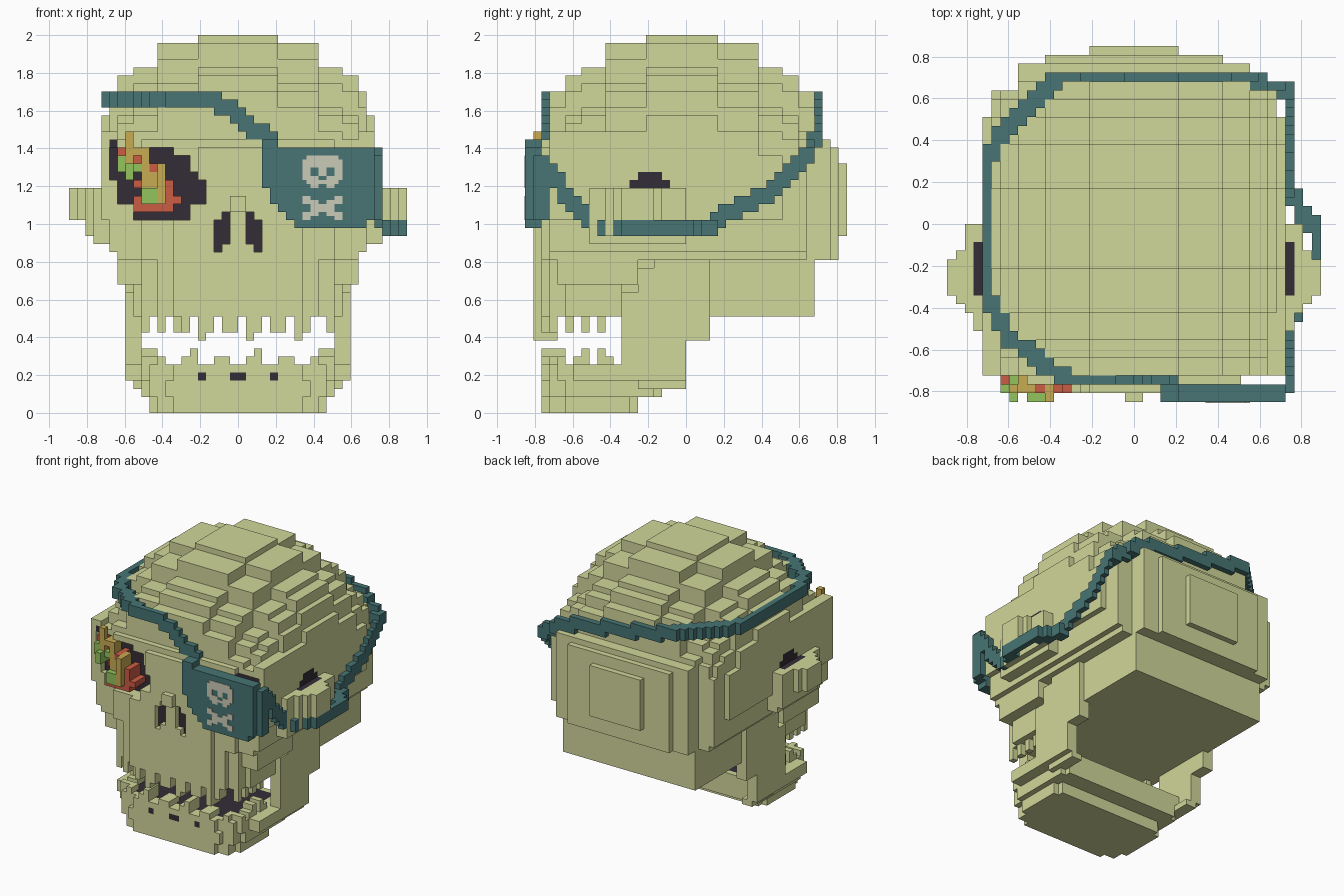
import bpy, bmesh
from mathutils import Vector

if "Cube" in bpy.data.objects:
    bpy.data.objects.remove(bpy.data.objects["Cube"])

U = 2 / 47  # edge of one block


def material(name, r, g, b):
    m = bpy.data.materials.new(name)
    m.use_nodes = True
    m.diffuse_color = (r, g, b, 1)
    m.node_tree.nodes["Principled BSDF"].inputs["Base Color"].default_value = (r, g, b, 1)
    return m


MATS = [material("bone", .64, .68, .325), material("dark hollow", .034, .026, .038),
        material("teal cloth", .063, .178, .175), material("emblem grey", .6, .6, .48),
        material("red", .6, .11, .06), material("gold", .57, .41, .085),
        material("green", .29, .55, .11)]
BONE, DARK, TEAL, GREY, RED, GOLD, GREEN = range(7)


class Blocks:
    """A set of unit blocks that is turned into one clean mesh."""

    def __init__(self, name):
        self.name, self.cells = name, {}

    def span(self, x, y, z):
        return [(i, j, k) for i in range(*x) for j in range(*y) for k in range(*z)]

    def add(self, x, y, z, mat=BONE):
        for c in self.span(x, y, z):
            self.cells[c] = mat

    def wide(self, half, y, z, mat=BONE):
        self.add((-half, half), y, z, mat)

    def pair(self, x, y, z, mat=BONE):
        self.add(x, y, z, mat)
        self.add((-x[1], -x[0]), y, z, mat)

    def carve(self, x, y, z):
        for i, j, k in self.span(x, y, z):
            self.cells.pop((i, j, k), None)
            self.cells.pop((-1 - i, j, k), None)

    def build(self, size=U, origin=(0, 0, 0), depth=1):
        bm = bmesh.new()
        verts = {}
        for cell, mat in self.cells.items():
            for axis in range(3):
                for side in (0, 1):
                    near = list(cell)
                    near[axis] += 2 * side - 1
                    if tuple(near) in self.cells:
                        continue
                    a, b = (axis + 1) % 3, (axis + 2) % 3
                    ring = []
                    for da, db in ((0, 0), (1, 0), (1, 1), (0, 1)):
                        p = list(cell)
                        p[axis] += side
                        p[a] += da
                        p[b] += db
                        p = tuple(p)
                        if p not in verts:
                            q = Vector((p[0], p[1] * depth, p[2])) * size
                            verts[p] = bm.verts.new(q + Vector(origin))
                        ring.append(verts[p])
                    face = bm.faces.new(ring if side else ring[::-1])
                    face.material_index = mat
        bmesh.ops.dissolve_limit(bm, angle_limit=0.01, verts=bm.verts[:],
                                 edges=bm.edges[:], delimit={'MATERIAL'})
        mesh = bpy.data.meshes.new(self.name)
        bm.to_mesh(mesh)
        bm.free()
        for m in MATS:
            mesh.materials.append(m)
        ob = bpy.data.objects.new(self.name, mesh)
        bpy.context.collection.objects.link(ob)


# Cranium: stepped dome, each half width lowers the top by its own drop
skull = Blocks("skull")
drop_x = {5: 0, 10: 1, 13: 4, 15: 5, 16: 7, 17: 10}
drop_y = {5: 0, 10: 1, 13: 4, 15: 5, 17: 7}
for hx, dx in drop_x.items():
    base = {17: 24, 16: 20}.get(hx, 19)
    for hy, dy in drop_y.items():
        corner = 1 if dx and dy else 0
        skull.wide(hx, (-hy, hy - 1), (base, 47 - dx - dy - corner))
skull.carve((16, 17), (12, 20), (0, 47))
skull.carve((13, 17), (15, 20), (0, 47))

# Back of the head and its raised panels
skull.wide(13, (0, 18), (19, 34))
skull.wide(10, (0, 19), (19, 33))
skull.wide(5, (0, 20), (22, 31))
skull.wide(13, (3, 16), (12, 19))

# Face, outer orbit rims, cheeks and upper jaw
skull.wide(12, (-18, -10), (19, 34))
skull.pair((15, 17), (-17, -10), (24, 34))
skull.wide(15, (-16, -6), (16, 21))
for half, front in ((8, -19), (10, -18), (12, -17), (13, -15)):
    skull.wide(half, (front, -8), (12, 19))
skull.wide(12, (-10, 3), (12, 20))
skull.wide(8, (-19, -15), (12, 26))
skull.wide(5, (-19, -15), (12, 33))
skull.wide(1, (-20, -18), (25, 27))

# Cheek arches
for x1, ya, yb, z0 in ((18, -12, 0, 21), (19, -10, 0, 22), (20, -9, -3, 24), (21, -8, -4, 24)):
    skull.pair((16, x1), (ya, yb), (z0, 28))
skull.pair((17, 18), (-8, -2), (27, 28), DARK)
skull.pair((16, 17), (-7, -2), (28, 29), DARK)
skull.pair((16, 17), (-6, -3), (29, 30), DARK)

# Eye sockets, from top row to bottom row
skull.add((-16, -15), (-17, -16), (33, 34), DARK)
for x, z in (((8, 16), (32, 33)), ((6, 16), (30, 32)),
             ((5, 16), (29, 30)), ((4, 15), (26, 29)), ((6, 13), (24, 26))):
    skull.carve(x, (-20, -16), z)
    skull.pair(x, (-16, -15), z, DARK)
skull.pair((15, 17), (-17, -10), (34, 35))

# Nose holes
for x, z in (((1, 2), (21, 25)), ((2, 3), (20, 24))):
    skull.carve(x, (-20, -18), z)
    skull.pair(x, (-18, -17), z, DARK)

# Upper teeth
for x in range(-10, 10):
    if x % 3:
        skull.add((x, x + 1), (-19 if abs(x) < 8 else -18, -16), (9 if x % 6 == 1 else 10, 12))
for y in range(-17, -9, 2):
    skull.pair((11, 12), (y, y + 1), (10, 12))
skull.build()

# Lower jaw: rounded chin in stepped tiers
jaw = Blocks("lower_jaw")
for half, front, back in ((8, -18, -6), (10, -17, -6), (11, -15, -7)):
    jaw.wide(half, (front, back), (0, 2))
    jaw.wide(half + 1, (front, back + 3), (2, 4))
for half, front in ((8, -18), (11, -17), (12, -16), (14, -14)):
    jaw.wide(half, (front, -3), (4, 6))
jaw.wide(10, (-16, -4), (5, 6), DARK)

# Side branches of the jaw
jaw.pair((11, 13), (-6, 0), (3, 4))
for y0, y1, z0, z1 in ((-8, 0, 4, 9), (-8, 3, 9, 15), (-6, 3, 15, 18), (-4, 3, 18, 20)):
    jaw.pair((12, 14), (y0, y1), (z0, z1))

# Root gaps and lower teeth
jaw.pair((0, 1), (-18, -17), (4, 5), DARK)
jaw.pair((4, 5), (-18, -17), (4, 5), DARK)
for x in range(-10, 10):
    if x % 4 in (1, 2):
        jaw.add((x, x + 1), (-18 if abs(x) < 8 else -17, -15), (6, 8 if x % 8 == 2 else 7))
for y in range(-16, -8):
    if y % 3:
        jaw.pair((10, 12), (y, y + 1), (6, 8 if y % 2 else 7))
jaw.build()

# Strap: two blocks tall, walked along a path around the head
strap = Blocks("eye_patch_strap")
path = [(4, -18, 33), (3, -18, 33), (-4, -18, 38), (-8, -18, 38), (-11, -16, 38), (-15, -13, 38),
        (-17, -8, 38), (-17, 7, 38), (-14, 11, 38), (-9, 16, 38), (-4, 16, 37), (13, 16, 34),
        (14, 15, 33), (16, 15, 32), (17, 14, 31), (17, 10, 27), (17, 3, 23), (18, 1, 22),
        (20, -1, 22), (20, -7, 22), (17, -11, 22), (17, -14, 24), (17, -17, 28), (17, -18, 30)]
last = path[0]
for a, b in zip(path, path[1:]):
    a, b = Vector(a), Vector(b)
    steps = int(max(abs(v) for v in b - a))
    for s in range(steps + 1):
        here = [round(v) for v in a.lerp(b, s / steps)]
        low = [min(p, q) for p, q in zip(last, here)]
        high = [max(p, q) + 1 for p, q in zip(last, here)]
        strap.add((low[0], high[0]), (low[1], high[1]), (here[2], here[2] + 2), TEAL)
        last = here
strap.add((17, 18), (-19, -17), (24, 32), TEAL)
strap.build()

# Eye patch with a stepped lower corner
patch = Blocks("eye_patch")
for n, x in enumerate((7, 6, 5, 4, 4)):
    patch.add((x, 16 if n == 0 else 17), (-20, -18), (23 + n, 24 + n), TEAL)
patch.add((3, 17), (-20, -18), (28, 33), TEAL)
patch.add((3, 5), (-20, -18), (33, 34), TEAL)
patch.build()

# Emblem plates on the patch
emblem = Blocks("patch_emblem")
rows = [".########.", "##########", "##########", "##..##..##", "##..##..##", "####..####",
        ".########.", "..##..##..", "", "",
        "##......##", "####..####", "..######..", "..######..", "####..####", "##......##"]
for r, row in enumerate(rows):
    for c, mark in enumerate(row):
        if mark == "#":
            emblem.add((c, c + 1), (-1, 0), (-r, 1 - r), GREY)
emblem.build(U / 2, (8 * U, -20 * U, 31.5 * U), depth=.2)

# Colourful creature in the open socket
worm = Blocks("socket_creature")
for x, y, z, mat in (((-14, -13), (-19, -18), (31, 35), GOLD), ((-13, -11), (-19, -17), (32, 33), GOLD),
                     ((-12, -11), (-19, -17), (30, 32), GOLD), ((-12, -10), (-19, -17), (28, 31), GOLD),
                     ((-10, -9), (-20, -17), (26, 31), GOLD), ((-15, -14), (-18, -16), (32, 33), RED),
                     ((-13, -12), (-18, -16), (31, 32), RED), ((-11, -10), (-19, -16), (30, 31), RED),
                     ((-13, -12), (-18, -16), (28, 29), RED), ((-13, -8), (-19, -16), (25, 26), RED),
                     ((-13, -12), (-19, -16), (26, 27), RED), ((-9, -8), (-19, -16), (25, 29), RED),
                     ((-8, -7), (-19, -16), (26, 27), RED), ((-12, -10), (-20, -17), (26, 28), GREEN),
                     ((-14, -13), (-20, -17), (29, 31), GREEN), ((-13, -12), (-19, -17), (30, 31), GREEN),
                     ((-15, -14), (-19, -17), (30, 32), GREEN)):
    worm.add(x, y, z, mat)
worm.build()
